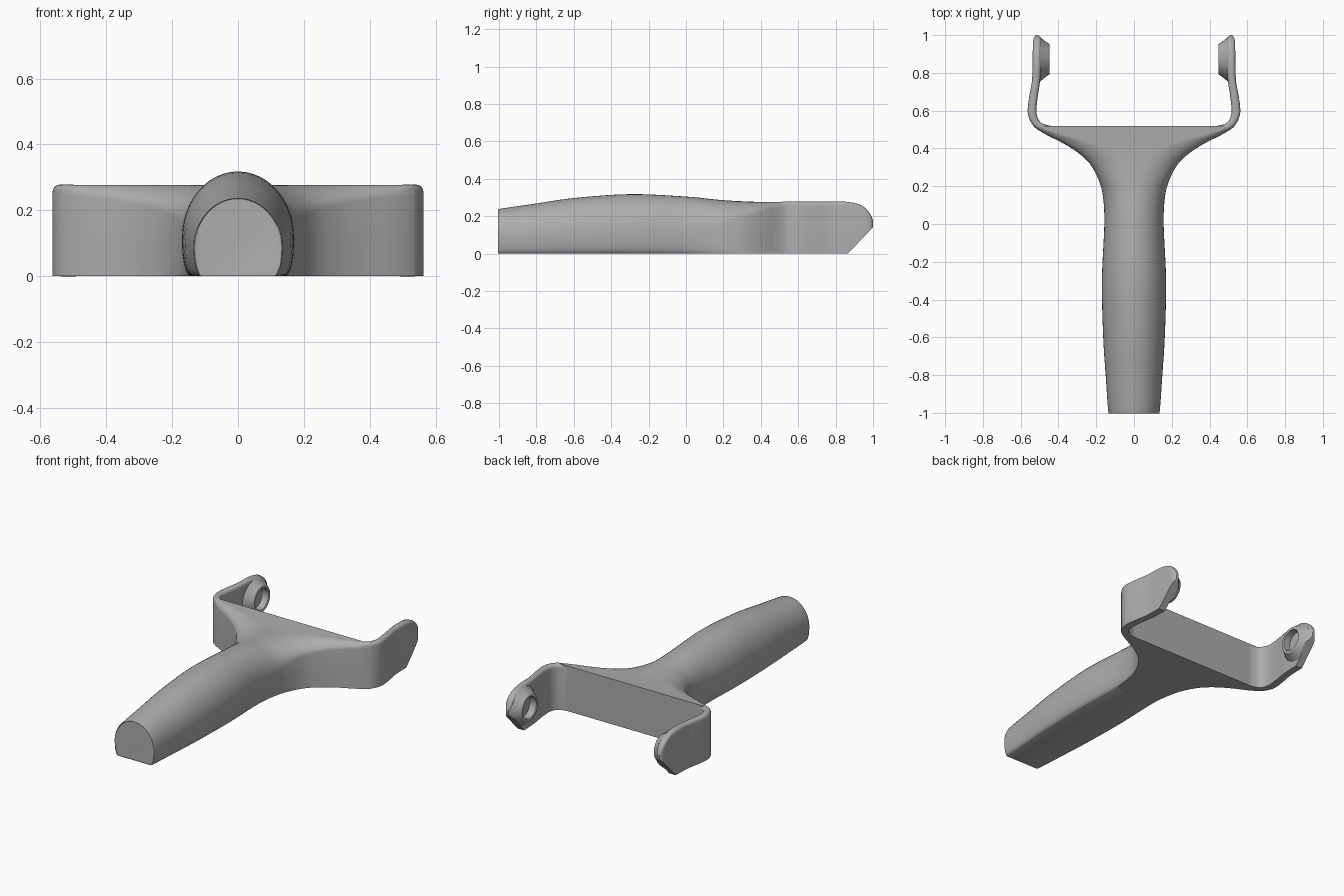
import bpy, bmesh, math
from mathutils import Vector

cube = bpy.data.objects.get("Cube")
if cube:
    bpy.data.objects.remove(cube, do_unlink=True)

grey = bpy.data.materials.new("plain grey")
grey.use_nodes = True
grey.diffuse_color = (0.42, 0.42, 0.42, 1)
grey.node_tree.nodes["Principled BSDF"].inputs["Base Color"].default_value = (0.42, 0.42, 0.42, 1)


def smooth_rows(rows, steps):
    """Catmull-Rom interpolation through rows of parameters."""
    rows = [Vector(r) for r in rows]
    out = []
    for i in range(len(rows) - 1):
        a, b, c, d = rows[max(i - 1, 0)], rows[i], rows[i + 1], rows[min(i + 2, len(rows) - 1)]
        for k in range(steps):
            t = k / steps
            out.append(b + 0.5 * t * (c - a + t * (2 * a - 5 * b + 4 * c - d + t * (3 * (b - c) + d - a))))
    return out + [rows[-1]]


def loft(bm, rings, closed=False):
    """Skin a list of equal-length rings, capping the ends unless closed."""
    loops = [[bm.verts.new(p) for p in ring] for ring in rings]
    n = len(loops[0])
    for a, b in zip(loops, loops[1:]):
        for i in range(n):
            bm.faces.new((a[i], a[(i + 1) % n], b[(i + 1) % n], b[i]))
    if not closed:
        bm.faces.new(loops[0])
        bm.faces.new(loops[-1])


def finish(bm, name, angle=40):
    bmesh.ops.recalc_face_normals(bm, faces=bm.faces)
    mesh = bpy.data.meshes.new(name)
    bm.to_mesh(mesh)
    bm.free()
    mesh.materials.append(grey)
    obj = bpy.data.objects.new(name, mesh)
    bpy.context.collection.objects.link(obj)
    bpy.ops.object.select_all(action="DESELECT")
    obj.select_set(True)
    bpy.context.view_layer.objects.active = obj
    bpy.ops.object.shade_smooth_by_angle(angle=math.radians(angle))
    return obj


# Handle flaring into the crossbar
# y, half width, top height, shoulder width, shoulder height, foot width ratio
stations = [
    (-1, .13, .235, .13, .145, .84),
    (-.985, .137, .241, .137, .15, .84),
    (-.8, .15, .268, .15, .17, .84),
    (-.6, .163, .297, .163, .19, .84),
    (-.3, .17, .318, .17, .2, .84),
    (0, .157, .305, .157, .18, .88),
    (.15, .165, .29, .165, .15, .95),
    (.24, .19, .283, .18, .11, .98),
    (.32, .235, .279, .2, .08, 1),
    (.38, .30, .277, .2, .06, 1),
    (.43, .38, .277, .17, .045, 1),
    (.47, .46, .277, .1, .035, 1),
    (.50, .51, .277, .05, .03, 1),
    (.52, .535, .277, .03, .03, 1),
]


def handle_ring(row):
    y, w, top, ex, ez, foot = row
    ex = min(ex, w * 0.999)
    belly = min(0.1, top - ez)
    half = []
    for i in range(6):
        a = math.pi / 2 * i / 5
        half.append((w * (foot + (1 - foot) * math.sin(a)), belly * (1 - math.cos(a))))
    for i in range(13):
        a = math.pi / 2 * i / 12
        half.append((w - ex + ex * math.cos(a), top - ez + ez * math.sin(a) + 0.0001))
    return [(x, y, z) for x, z in half] + [(-x, y, z) for x, z in reversed(half)]


bm = bmesh.new()
loft(bm, [handle_ring(r) for r in smooth_rows(stations, 5)])
finish(bm, "handle_and_crossbar")

# Arm ribs: outer x, outer y, inner x, inner y, bottom, top
ribs = [
    (.43, .465, .41, .515, 0, .262),
    (.50, .495, .465, .525, 0, .276),
    (.54, .53, .497, .541, 0, .278),
    (.56, .575, .514, .575, 0, .278),
    (.562, .62, .516, .615, 0, .278),
    (.552, .69, .508, .685, 0, .278),
    (.54, .76, .497, .76, 0, .278),
    (.537, .85, .492, .85, 0, .278),
    (.536, .92, .492, .92, 0, .265),
    (.535, .96, .492, .96, .04, .242),
    (.531, .985, .495, .985, .105, .212),
    (.52, 1, .505, 1, .145, .178),
]


def arm_ring(row, side):
    ox, oy, ix, iy, low, top = row
    outer, inner = Vector((ox * side, oy, 0)), Vector((ix * side, iy, 0))
    mid, half = (outer + inner) / 2, (outer - inner) / 2
    r = min(0.024, half.length * 0.9, (top - low) * 0.4)
    ring = [inner + Vector((0, 0, low)), outer + Vector((0, 0, low))]
    for i in range(13):
        a = math.pi * i / 12
        c = math.cos(a)
        flat = 1 - r / half.length
        across = c * r / half.length + flat * (1 if i < 6 else -1 if i > 6 else 0)
        ring.append(mid + half * across + Vector((0, 0, top - r + r * math.sin(a))))
    return ring


def chamfer(bm):
    """Slice off the slanted underside of the arm tip."""
    cut = bmesh.ops.bisect_plane(
        bm, geom=bm.verts[:] + bm.edges[:] + bm.faces[:],
        plane_co=(0, .865, 0), plane_no=(0, .12, -.115), clear_outer=True)
    edges = [e for e in cut["geom_cut"] if isinstance(e, bmesh.types.BMEdge)]
    return [e for e in edges if e.is_valid]


# Socket profile: inward x, radius
socket = [(.502, .122), (.485, .108), (.468, .094), (.455, .085), (.449, .081),
          (.447, .076), (.447, .069), (.450, .065), (.496, .065)]

for side, label in ((1, "left"), (-1, "right")):
    bm = bmesh.new()
    loft(bm, [arm_ring(r, side) for r in smooth_rows(ribs, 4)])
    bmesh.ops.holes_fill(bm, edges=chamfer(bm))
    finish(bm, label + "_arm")

    # Raised ring around the blind hole inside the arm tip
    bm = bmesh.new()
    turns = [2 * math.pi * i / 48 for i in range(48)]
    loft(bm, [[(x * side, .872 + r * math.cos(t), .152 + r * math.sin(t)) for t in turns]
              for x, r in socket + socket[:1]], closed=True)
    bmesh.ops.remove_doubles(bm, verts=bm.verts, dist=1e-5)
    bmesh.ops.holes_fill(bm, edges=chamfer(bm))
    finish(bm, label + "_socket")
